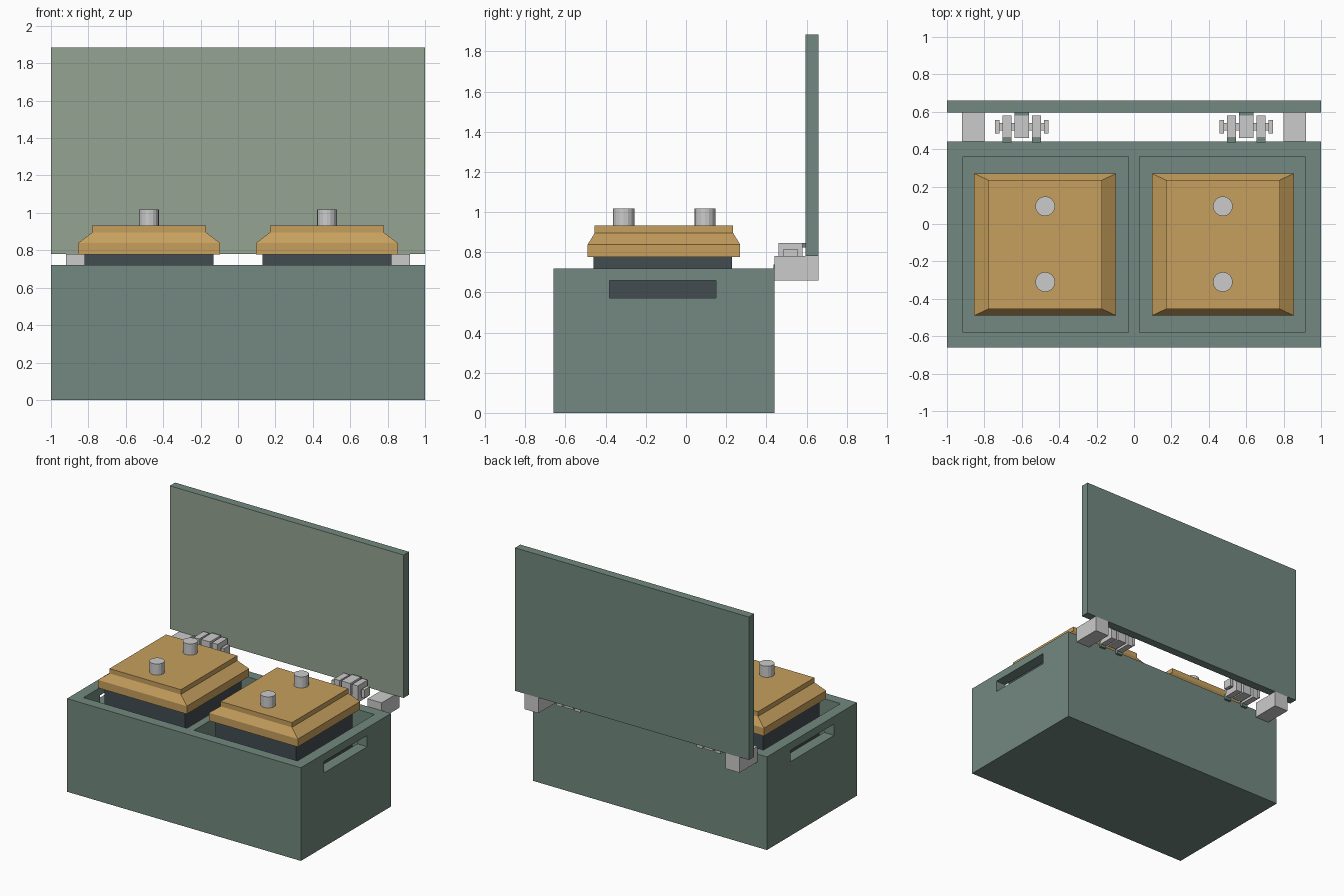
import bpy, bmesh

if "Cube" in bpy.data.objects:
    bpy.data.objects.remove(bpy.data.objects["Cube"])


def material(name, rgb):
    m = bpy.data.materials.new(name)
    m.diffuse_color = (*rgb, 1)
    m.use_nodes = True
    m.node_tree.nodes["Principled BSDF"].inputs["Base Color"].default_value = m.diffuse_color
    return m


GREEN = material("green_paint", (0.17, 0.25, 0.215))
LINER = material("pale_liner", (0.30, 0.37, 0.285))
GOLD = material("gold", (0.57, 0.35, 0.11))
DARK = material("dark_casing", (0.055, 0.073, 0.083))


def finish(name, bm, mat=None):
    bmesh.ops.recalc_face_normals(bm, faces=bm.faces)
    mesh = bpy.data.meshes.new(name)
    bm.to_mesh(mesh)
    bm.free()
    ob = bpy.data.objects.new(name, mesh)
    bpy.context.collection.objects.link(ob)
    if mat:
        mesh.materials.append(mat)
    return ob


def box(name, x, y, z, mat=None):
    """Box from (min, max) pairs on each axis."""
    bm = bmesh.new()
    bmesh.ops.create_cube(bm, size=1)
    for v in bm.verts:
        for i, r in enumerate((x, y, z)):
            v.co[i] = r[0] if v.co[i] < 0 else r[1]
    return finish(name, bm, mat)


def side_range(s, a, b):
    """Mirror an x range to side s."""
    return tuple(sorted((s * a, s * b)))


def cut(ob, cutter):
    mod = ob.modifiers.new("cut", 'BOOLEAN')
    mod.operation = 'DIFFERENCE'
    mod.solver = 'EXACT'
    mod.object = cutter
    bpy.context.view_layer.objects.active = ob
    bpy.ops.object.modifier_apply(modifier=mod.name)
    bpy.data.objects.remove(cutter)


def stepped_pad(name, cx, cy, rings, mat):
    """Stack of rectangular rings given as (half_x, half_y, z)."""
    bm = bmesh.new()
    loops = [[bm.verts.new((cx + sx * hx, cy + sy * hy, z))
              for sx, sy in ((-1, -1), (1, -1), (1, 1), (-1, 1))]
             for hx, hy, z in rings]
    for a, b in zip(loops, loops[1:]):
        for i in range(4):
            j = (i + 1) % 4
            bm.faces.new((a[i], a[j], b[j], b[i]))
    bm.faces.new(loops[0])
    bm.faces.new(loops[-1])
    return finish(name, bm, mat)


# Open case with two wells and a hand slot through each end
case = box("case", (-1, 1), (-0.66, 0.44), (0, 0.72), GREEN)
for s in (-1, 1):
    cut(case, box("well_cutter", side_range(s, 0.03, 0.915), (-0.58, 0.36), (0.08, 0.9)))
    cut(case, box("slot_cutter", side_range(s, 0.88, 1.1), (-0.38, 0.15), (0.573, 0.66)))

# Raised lid with a paler inner face
lid = box("lid", (-1, 1), (0.595, 0.66), (0.78, 1.885), GREEN)
lid.data.materials.append(LINER)
for p in lid.data.polygons:
    if p.normal.y < -0.9:
        p.material_index = 1

for s, side in ((-1, "left"), (1, "right")):
    # Dark unit in the well, topped by a gold pad
    box(f"{side}_unit", side_range(s, 0.13, 0.82), (-0.46, 0.23), (0.08, 0.78), DARK)
    stepped_pad(f"{side}_pad", s * 0.475, -0.11,
                [(0.38, 0.38, 0.777), (0.38, 0.38, 0.838),
                 (0.305, 0.345, 0.895), (0.305, 0.345, 0.932)], GOLD)

    # Two studs on each pad
    for end, y in (("front", -0.31), ("back", 0.095)):
        bpy.ops.mesh.primitive_cylinder_add(vertices=16, radius=0.053, depth=0.09,
                                            location=(s * 0.475, y, 0.973))
        bpy.context.object.name = f"{side}_{end}_stud"

    # Outer block joining the case and the lid
    box(f"{side}_lid_bracket", side_range(s, 0.80, 0.92), (0.44, 0.66), (0.66, 0.78))

    # Hinge: pin, end caps, centre knuckle on the lid, outer knuckles on the case
    c = s * 0.60
    box(f"{side}_hinge_pin", (c - 0.12, c + 0.12), (0.50, 0.54), (0.76, 0.80))
    box(f"{side}_hinge_centre_knuckle", (c - 0.038, c + 0.038), (0.46, 0.58), (0.72, 0.847))
    box(f"{side}_hinge_lid_tab", (c - 0.038, c + 0.038), (0.58, 0.60), (0.823, 0.847), GREEN)
    for t, part in ((-1, "a"), (1, "b")):
        k = c + t * 0.078
        box(f"{side}_hinge_knuckle_{part}", (k - 0.024, k + 0.024), (0.46, 0.58), (0.715, 0.845))
        box(f"{side}_hinge_case_tab_{part}", (k - 0.024, k + 0.024), (0.435, 0.46), (0.695, 0.74), GREEN)
        e = c + t * 0.13
        box(f"{side}_hinge_cap_{part}", (e - 0.012, e + 0.012), (0.485, 0.555), (0.75, 0.815))
